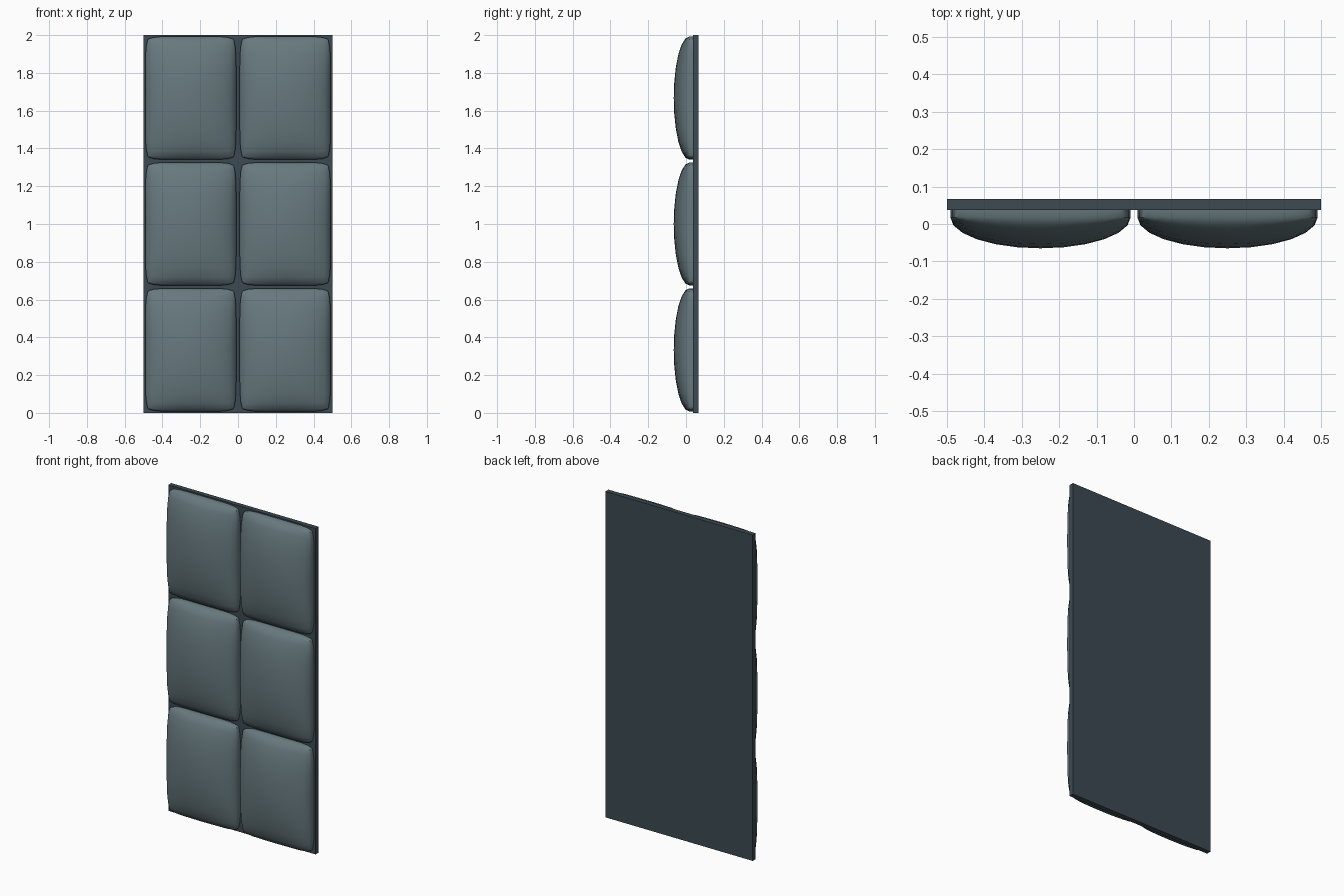
import bpy, bmesh, math

cube = bpy.data.objects.get("Cube")
if cube:
    bpy.data.objects.remove(cube, do_unlink=True)


def material(name, rgb):
    mat = bpy.data.materials.new(name)
    mat.use_nodes = True
    color = (*rgb, 1)
    mat.diffuse_color = color
    mat.node_tree.nodes["Principled BSDF"].inputs["Base Color"].default_value = color
    return mat


def finish(bm, name, mat):
    bmesh.ops.recalc_face_normals(bm, faces=bm.faces)
    mesh = bpy.data.meshes.new(name)
    bm.to_mesh(mesh)
    bm.free()
    mesh.materials.append(mat)
    obj = bpy.data.objects.new(name, mesh)
    bpy.context.collection.objects.link(obj)
    return obj


board_grey = material("dark slate", (0.045, 0.068, 0.085))
pad_grey = material("slate fabric", (0.135, 0.19, 0.21))

# Flat backing board
bm = bmesh.new()
bmesh.ops.create_cube(bm, size=1)
for v in bm.verts:
    v.co.y = 0.0525 + v.co.y * 0.029
    v.co.z = 1 + v.co.z * 2
finish(bm, "backing_board", board_grey)

HALF_W, HALF_H = 0.241, 0.326
BACK, RIM, DEPTH = 0.04, 0.018, 0.083
STEPS = 12


def add_pad(name, cx, cz):
    """Domed cushion: a bulging grid with bowed edges and a short side wall."""
    bm = bmesh.new()
    bmesh.ops.create_grid(bm, x_segments=STEPS, y_segments=STEPS, size=1)
    for vert in bm.verts:
        # sine spacing gathers the rows towards the rounded rim
        u = math.sin(vert.co.x * math.pi / 2)
        v = math.sin(vert.co.y * math.pi / 2)
        dome = math.sqrt(max(0, (1 - u * u) * (1 - v * v)))
        x = HALF_W * u * (1 - 0.06 * abs(v) ** 8)
        z = HALF_H * v * (1 - 0.045 * abs(u) ** 8)
        vert.co = (cx + x, RIM - DEPTH * dome, cz + z)
    # Side wall back to the board
    rim = [e for e in bm.edges if e.is_boundary]
    wall = bmesh.ops.extrude_edge_only(bm, edges=rim)["geom"]
    for vert in (g for g in wall if isinstance(g, bmesh.types.BMVert)):
        vert.co.y = BACK
    bmesh.ops.holes_fill(bm, edges=[e for e in bm.edges if e.is_boundary])
    obj = finish(bm, name, pad_grey)
    bpy.ops.object.select_all(action='DESELECT')
    obj.select_set(True)
    bpy.context.view_layer.objects.active = obj
    bpy.ops.object.shade_smooth_by_angle(angle=math.radians(50))


# Two columns of three cushions
for row, height in enumerate(("lower", "middle", "upper")):
    for side, cx in (("right", -0.25), ("left", 0.25)):
        add_pad(f"{height}_{side}_cushion", cx, (2 * row + 1) / 3)
